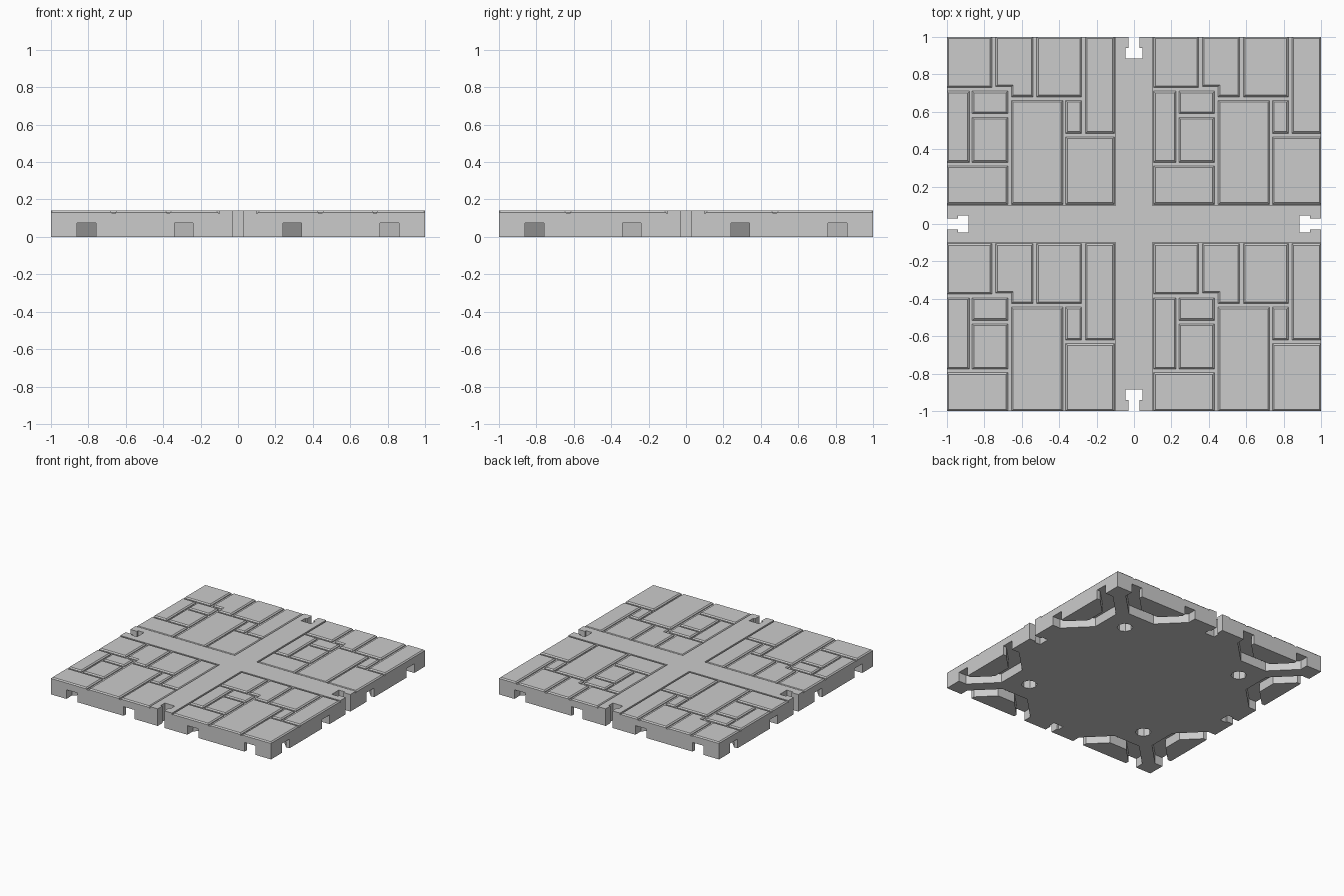
import bpy, bmesh, math
from mathutils import Matrix

if "Cube" in bpy.data.objects:
    bpy.data.objects.remove(bpy.data.objects["Cube"], do_unlink=True)

GROOVE, TOP, CHANNEL = 0.125, 0.14, 0.075
ROAD = 0.1

stone = bpy.data.materials.new("stone_grey")
stone.use_nodes = True
GREY = (0.6, 0.6, 0.6, 1)
stone.diffuse_color = GREY
stone.node_tree.nodes["Principled BSDF"].inputs["Base Color"].default_value = GREY


def add_prism(bm, outline, z0, z1, matrix=Matrix()):
    """Extrude a plan outline from z0 to z1."""
    base = bm.faces.new([bm.verts.new(matrix @ Matrix.Translation((x, y, z0)).translation)
                         for x, y in outline])
    grown = bmesh.ops.extrude_face_region(bm, geom=[base])["geom"]
    for v in grown:
        if isinstance(v, bmesh.types.BMVert):
            v.co.z = z1


def finish(bm, name):
    bmesh.ops.recalc_face_normals(bm, faces=bm.faces[:])
    mesh = bpy.data.meshes.new(name)
    bm.to_mesh(mesh)
    bm.free()
    mesh.materials.append(stone)
    obj = bpy.data.objects.new(name, mesh)
    bpy.context.collection.objects.link(obj)
    return obj


def rect(x0, x1, y0, y1):
    return [(x0, y0), (x1, y0), (x1, y1), (x0, y1)]


def cut(obj, cutter):
    mod = obj.modifiers.new("cut", "BOOLEAN")
    mod.operation = "DIFFERENCE"
    mod.solver = "EXACT"
    mod.object = cutter
    bpy.context.view_layer.objects.active = obj
    bpy.ops.object.modifier_apply(modifier=mod.name)


# Slab body
bm = bmesh.new()
add_prism(bm, rect(-1, 1, -1, 1), 0, GROOVE)
slab = finish(bm, "slab")

# Raised crossroad
bm = bmesh.new()
r = ROAD
add_prism(bm, [(-r, -1), (r, -1), (r, -r), (1, -r), (1, r), (r, r),
               (r, 1), (-r, 1), (-r, r), (-1, r), (-1, -r), (-r, -r)], GROOVE, TOP)
road = finish(bm, "crossroad")

# T-shaped connector slots, one in the middle of each side
bm = bmesh.new()
t_half = [(0.03, -1.1), (0.03, -0.94), (0.045, -0.94), (0.045, -0.885)]
t_slot = t_half + [(-x, y) for x, y in reversed(t_half)]
for k in range(4):
    add_prism(bm, t_slot, -0.1, 0.3, Matrix.Rotation(k * math.pi / 2, 4, "Z"))
slot_cutter = finish(bm, "slot_cutter")
slot_cutter.hide_render = True

# Clip channels and round sockets in the underside
bm = bmesh.new()
outer = [(-0.31, -1.1), (-0.31, -0.93), (-0.12, -0.74)]
inner = [(-0.21, -1.1), (-0.21, -0.97), (-0.08, -0.84)]
channel = (outer + [(-x, y) for x, y in reversed(outer)]
           + [(-x, y) for x, y in inner] + list(reversed(inner)))
socket = [(0.06 * math.cos(i * math.pi / 4), 0.06 * math.sin(i * math.pi / 4)) for i in range(8)]
for k in range(4):
    turn = Matrix.Rotation(k * math.pi / 2, 4, "Z")
    for side in (-0.55, 0.55):
        add_prism(bm, channel, -0.1, CHANNEL, turn @ Matrix.Translation((side, 0, 0)))
    add_prism(bm, socket, -0.1, CHANNEL, turn @ Matrix.Translation((0.56, 0.56, 0)))
channel_cutter = finish(bm, "channel_cutter")
channel_cutter.hide_render = True

cut(slab, slot_cutter)
cut(road, slot_cutter)
cut(slab, channel_cutter)
for helper in (slot_cutter, channel_cutter):
    bpy.data.objects.remove(helper, do_unlink=True)

# Paving stones of one quarter, repeated in all four
stones = [rect(*s) for s in (
    (-1, -0.76, 0.73, 1), (-0.52, -0.28, 0.68, 1), (-0.26, -0.105, 0.485, 1),
    (-1, -0.88, 0.33, 0.71), (-0.865, -0.675, 0.59, 0.71),
    (-0.865, -0.675, 0.33, 0.57), (-1, -0.675, 0.105, 0.31),
    (-0.655, -0.38, 0.105, 0.66), (-0.365, -0.28, 0.485, 0.66),
    (-0.365, -0.105, 0.105, 0.465))]
stones.append([(-0.74, 1), (-0.74, 0.735), (-0.655, 0.735), (-0.655, 0.68), (-0.54, 0.68), (-0.54, 1)])
STEP = 1.105
for row, dy in (("back", 0), ("front", -STEP)):
    for col, dx in (("right", 0), ("left", STEP)):
        bm = bmesh.new()
        for outline in stones:
            add_prism(bm, outline, GROOVE, TOP, Matrix.Translation((dx, dy, 0)))
        # Chamfer the upper rims
        rims = [e for e in bm.edges if all(v.co.z > TOP - 0.001 for v in e.verts)]
        bmesh.ops.bevel(bm, geom=rims, offset=0.009, segments=1, affect="EDGES")
        finish(bm, f"paving_{row}_{col}")
